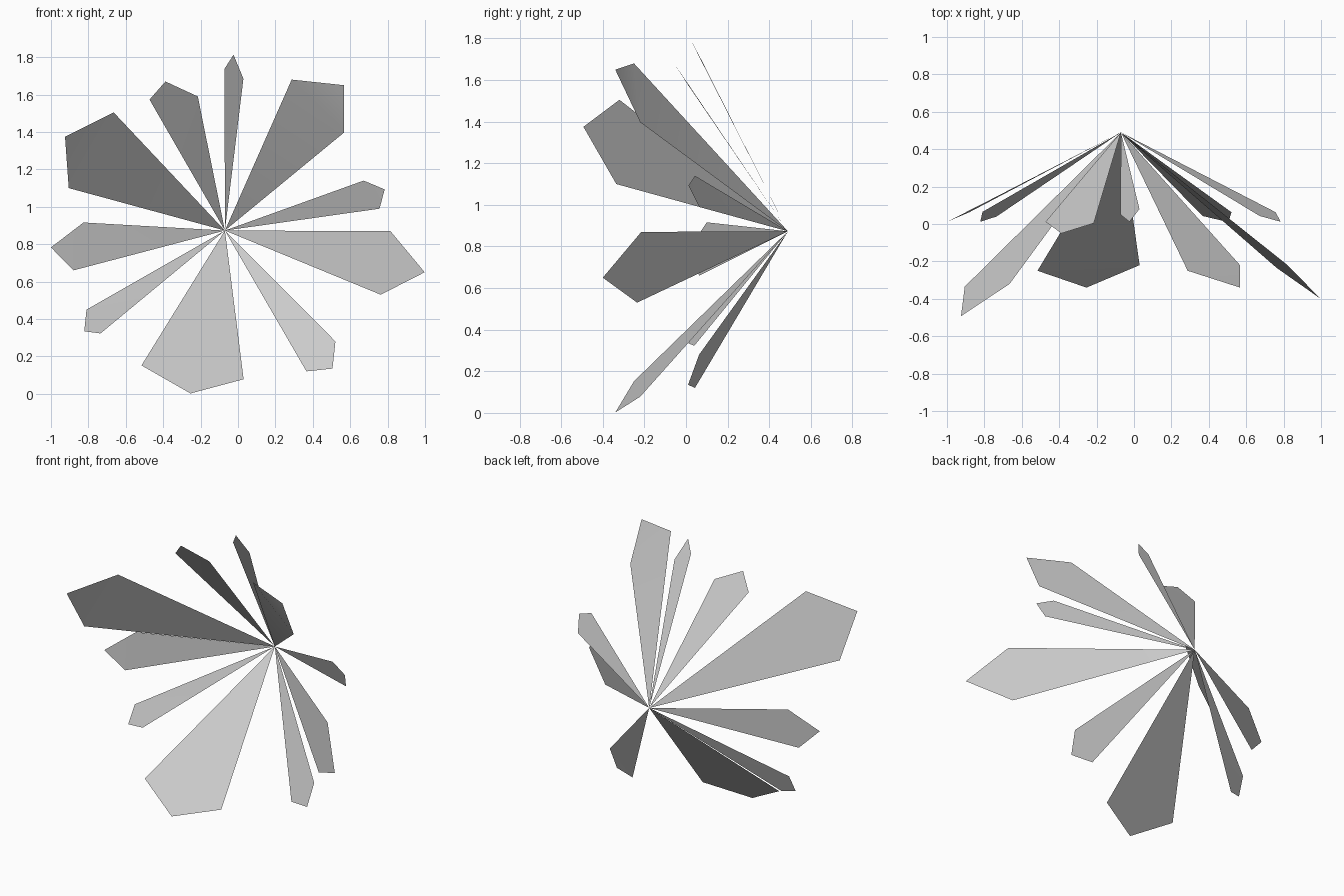
import bpy, bmesh

# All petals fan out from one point at the back
HUB = (-0.07, 0.49, 0.873)

# Each petal: left shoulder, tip, right shoulder (clockwise seen from the front)
PETALS = {
    "petal_top": ((-0.072, 0.05, 1.738), (-0.024, 0.012, 1.813), (0.029, 0.08, 1.685)),
    "petal_upper_right": ((0.287, -0.25, 1.68), (0.567, -0.34, 1.65), (0.567, -0.22, 1.397)),
    "petal_right": ((0.672, 0.043, 1.14), (0.784, 0.012, 1.093), (0.757, 0.063, 0.99)),
    "petal_lower_right": ((0.815, -0.215, 0.87), (0.998, -0.40, 0.65), (0.763, -0.235, 0.53)),
    "petal_bottom_right": ((0.521, 0.063, 0.28), (0.505, 0.01, 0.135), (0.366, 0.043, 0.12)),
    "petal_bottom": ((0.03, -0.22, 0.078), (-0.254, -0.34, 0.002), (-0.516, -0.25, 0.152)),
    "petal_lower_left": ((-0.735, 0.04, 0.323), (-0.822, 0.012, 0.334), (-0.81, 0.065, 0.45)),
    "petal_left": ((-0.88, 0.063, 0.66), (-1.0, 0.012, 0.783), (-0.826, 0.10, 0.916)),
    "petal_upper_left": ((-0.905, -0.335, 1.10), (-0.925, -0.493, 1.375), (-0.665, -0.32, 1.505)),
    "petal_top_left": ((-0.473, 0.012, 1.573), (-0.388, -0.05, 1.67), (-0.215, 0.004, 1.59)),
}


def petal(name, left, tip, right):
    """Long wedge from the hub plus a short tip, creased between the shoulders."""
    bm = bmesh.new()
    h, l, t, r = [bm.verts.new(p) for p in (HUB, left, tip, right)]
    bm.faces.new((h, r, l))
    bm.faces.new((l, r, t))
    for f in bm.faces:
        f.smooth = True
    # Face the front (-y)
    bm.normal_update()
    for f in bm.faces:
        if f.normal.y > 0:
            f.normal_flip()
    mesh = bpy.data.meshes.new(name)
    bm.to_mesh(mesh)
    bm.free()
    bpy.context.collection.objects.link(bpy.data.objects.new(name, mesh))


for name, points in PETALS.items():
    petal(name, *points)
